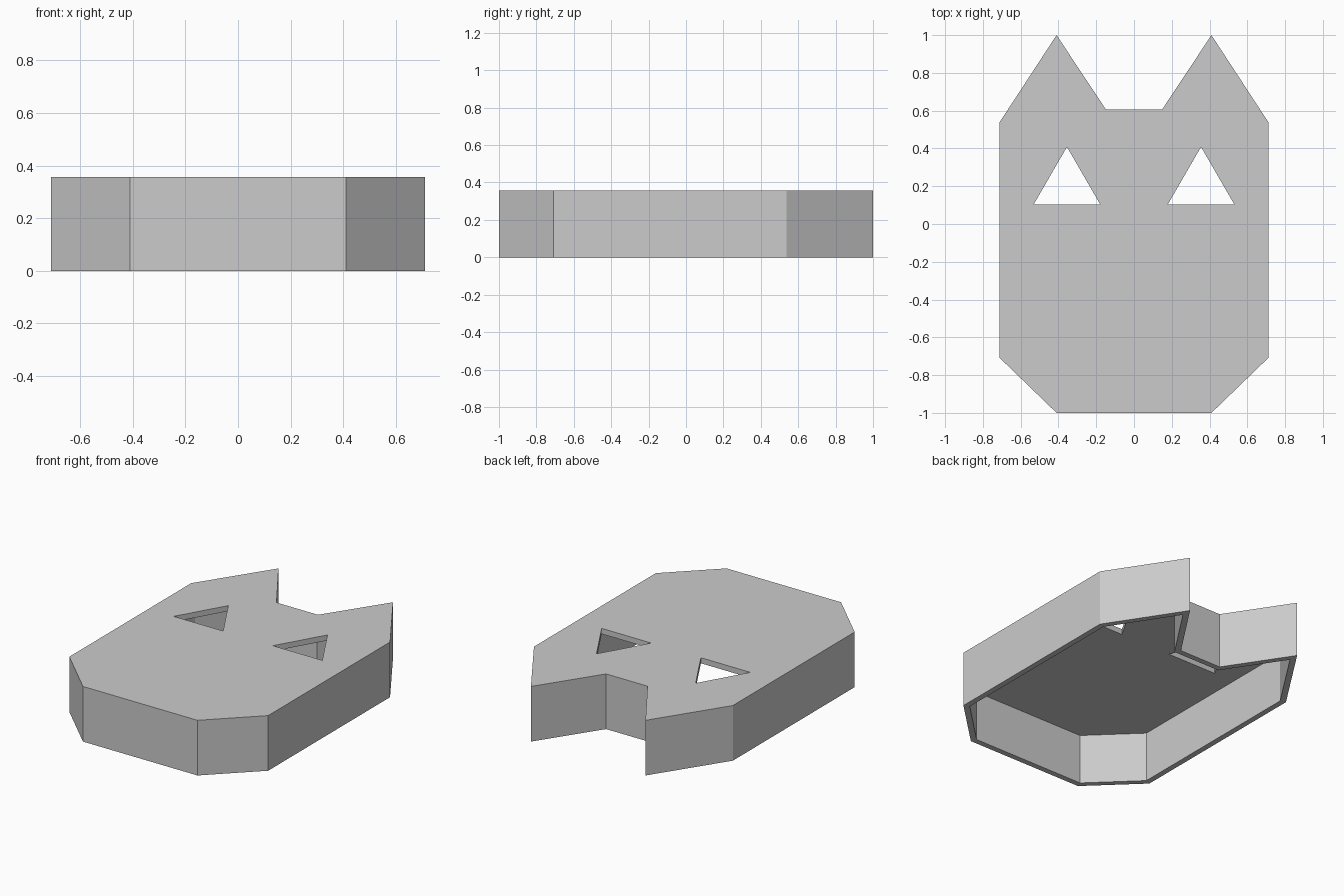
import bpy, bmesh
from mathutils import Vector

cube = bpy.data.objects.get("Cube")
if cube:
    bpy.data.objects.remove(cube)

HEIGHT, WALL = 0.357, 0.036

grey = bpy.data.materials.new("plain grey")
grey.use_nodes = True
colour = (0.6, 0.6, 0.6, 1)
grey.diffuse_color = colour
grey.node_tree.nodes["Principled BSDF"].inputs["Base Color"].default_value = colour


def mirror(points):
    return [(-x, y) for x, y in reversed(points)]


def inset(points, distance):
    """Move every side of a counter-clockwise outline inward."""
    result = []
    for i, point in enumerate(points):
        here = Vector(point)
        a = (here - Vector(points[i - 1])).normalized()
        b = (Vector(points[(i + 1) % len(points)]) - here).normalized()
        na, nb = Vector((-a.y, a.x)), Vector((-b.y, b.x))
        result.append(tuple(here + (na + nb) * distance / (1 + na.dot(nb))))
    return result


# Outlines: head with pointed ears, and triangular eye holes
half = [(0.41, -1), (0.712, -0.708), (0.712, 0.538), (0.41, 1), (0.148, 0.605)]
head = half + mirror(half)
cavity = inset(head, WALL)
eye = [(0.178, 0.102), (0.532, 0.102), (0.355, 0.408)]
eyes = [eye, mirror(eye)]

bm = bmesh.new()


def ring(points, z):
    verts = [bm.verts.new((x, y, z)) for x, y in points]
    return verts, [bm.edges.new((verts[i - 1], verts[i])) for i in range(len(verts))]


def walls(lower, upper):
    for i in range(len(lower[0])):
        bm.faces.new((lower[0][i - 1], lower[0][i], upper[0][i], upper[0][i - 1]))


def fill(rings):
    edges = [edge for r in rings for edge in r[1]]
    bmesh.ops.triangle_fill(bm, use_beauty=True, use_dissolve=False, edges=edges)


# Rings at the rim, the underside of the face plate and its top
rim_out, rim_in = ring(head, 0), ring(cavity, 0)
roof, top = ring(cavity, HEIGHT - WALL), ring(head, HEIGHT)
eyes_low = [ring(e, HEIGHT - WALL) for e in eyes]
eyes_high = [ring(e, HEIGHT) for e in eyes]

# Flat plate with holes, then the side walls and the open rim
fill([top] + eyes_high)
fill([roof] + eyes_low)
walls(rim_out, top)
walls(rim_in, roof)
walls(rim_out, rim_in)
for low, high in zip(eyes_low, eyes_high):
    walls(low, high)
bmesh.ops.recalc_face_normals(bm, faces=bm.faces)

mesh = bpy.data.meshes.new("cat_mask")
bm.to_mesh(mesh)
bm.free()
mesh.materials.append(grey)
mask = bpy.data.objects.new("cat_mask", mesh)
bpy.context.collection.objects.link(mask)
